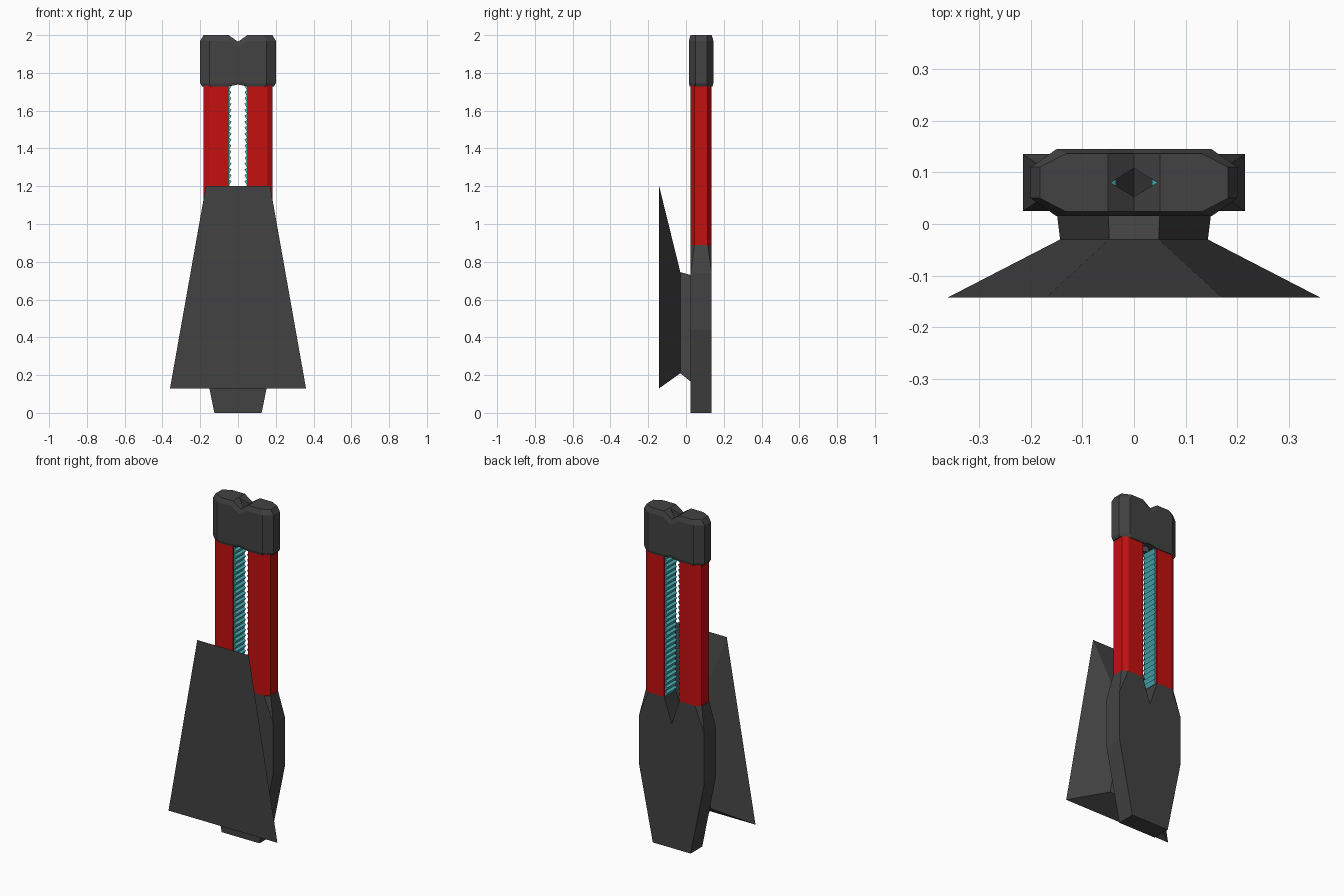
import bpy
import bmesh

cube = bpy.data.objects.get("Cube")
if cube:
    bpy.data.objects.remove(cube, do_unlink=True)


def material(name, rgb):
    m = bpy.data.materials.new(name)
    m.use_nodes = True
    m.diffuse_color = (*rgb, 1)
    m.node_tree.nodes["Principled BSDF"].inputs["Base Color"].default_value = (*rgb, 1)
    return m


GREY = material("dark grey", (0.055, 0.055, 0.055))
RED = material("red", (0.55, 0.005, 0.005))
TEAL = material("teal", (0.07, 0.45, 0.49))


def loft(name, rings, mat, caps=None, mirror=True):
    """Skin a stack of matching rings, close both ends, mirror across x = 0."""
    bm = bmesh.new()
    rows = [[bm.verts.new(p) for p in ring] for ring in rings]
    n = len(rows[0])
    for a, b in zip(rows, rows[1:]):
        for i in range(n):
            j = (i + 1) % n
            bm.faces.new((a[i], a[j], b[j], b[i]))
    for row in (rows[0], rows[-1]):
        for cap in caps or [range(n)]:
            bm.faces.new([row[i] for i in cap])
    if mirror:
        # Drop walls on the centre plane so both halves weld together
        inner = [f for f in bm.faces if all(abs(v.co.x) < 1e-5 for v in f.verts)]
        bmesh.ops.delete(bm, geom=inner, context="FACES")
        copy = bmesh.ops.duplicate(bm, geom=bm.verts[:] + bm.edges[:] + bm.faces[:])
        for v in copy["geom"]:
            if isinstance(v, bmesh.types.BMVert):
                v.co.x *= -1
    bmesh.ops.remove_doubles(bm, verts=bm.verts[:], dist=1e-4)
    bmesh.ops.recalc_face_normals(bm, faces=bm.faces[:])
    mesh = bpy.data.meshes.new(name)
    bm.to_mesh(mesh)
    bm.free()
    mesh.materials.append(mat)
    obj = bpy.data.objects.new(name, mesh)
    bpy.context.collection.objects.link(obj)
    return obj


FRONT, BACK = 0.025, 0.135


def half_section(z, inner, outer, cx=0.0, cy=0.0):
    """Right-hand half of a bar section with chamfered outer corners."""
    return [(inner, FRONT, z), (outer - cx, FRONT, z), (outer, FRONT + cy, z),
            (outer, BACK - cy, z), (outer - cx, BACK, z), (inner, BACK, z)]


# Handle body with a V notch between the prongs
loft("handle_body", [half_section(0, 0, 0.125),
                     half_section(0.44, 0, 0.215),
                     half_section(0.74, 0, 0.215),
                     half_section(0.89, 0.05, 0.185, 0.03, 0.02)], GREY)

# Red prongs
loft("prongs", [half_section(z, 0.05, 0.183, 0.03, 0.02) for z in (0.89, 1.74)], RED)

# Toothed strips lining the gap
teeth = 27
pitch = 0.85 / teeth
profile = [(0.052, 0.89)]
for k in range(teeth):
    z = 0.89 + k * pitch
    profile += [(0.047, z), (0.035, z + pitch * 0.7)]
profile += [(0.047, 1.74), (0.052, 1.74)]
loft("toothed_strips", [[(x, y, z) for x, z in profile] for y in (0.035, 0.125)], TEAL)

# End cap: octagonal block with a top notch and a diamond hole
OUTLINE = [(0, 0.015), (0.05, 0.015), (0.15, 0.015), (0.2, 0.05), (0.2, 0.11),
           (0.15, 0.145), (0.05, 0.145), (0, 0.145), (0, 0.108), (0.045, 0.08), (0, 0.053)]
CAP_FACES = [(1, 2, 3, 4, 5, 6), (0, 1, 9, 10), (1, 6, 9), (6, 7, 8, 9)]


def cap_ring(z, inset, dip=0.0):
    ring = []
    for x, y in OUTLINE:
        height = z - dip * max(0, 1 - x / 0.05)
        if x > 0.1:
            x -= inset
        if y < 0.02:
            y += inset / 2
        elif y > 0.14:
            y -= inset / 2
        ring.append((x, y, height))
    return ring


loft("end_cap", [cap_ring(1.728, 0.01, -0.01), cap_ring(1.745, 0, -0.01),
                 cap_ring(1.97, 0, 0.035), cap_ring(2.0, 0.018, 0.035)],
     GREY, CAP_FACES)


# Shield plate tapering back into its mount
def trapezoid(y, bottom, bottom_z, top, top_z):
    return [(-bottom, y, bottom_z), (bottom, y, bottom_z), (top, y, top_z), (-top, y, top_z)]


loft("shield", [trapezoid(-0.142, 0.36, 0.13, 0.17, 1.2),
                trapezoid(-0.03, 0.143, 0.21, 0.048, 0.745)], GREY, mirror=False)
loft("shield_mount", [trapezoid(-0.03, 0.143, 0.21, 0.048, 0.745),
                      trapezoid(0.026, 0.15, 0.165, 0.05, 0.73)], GREY, mirror=False)
